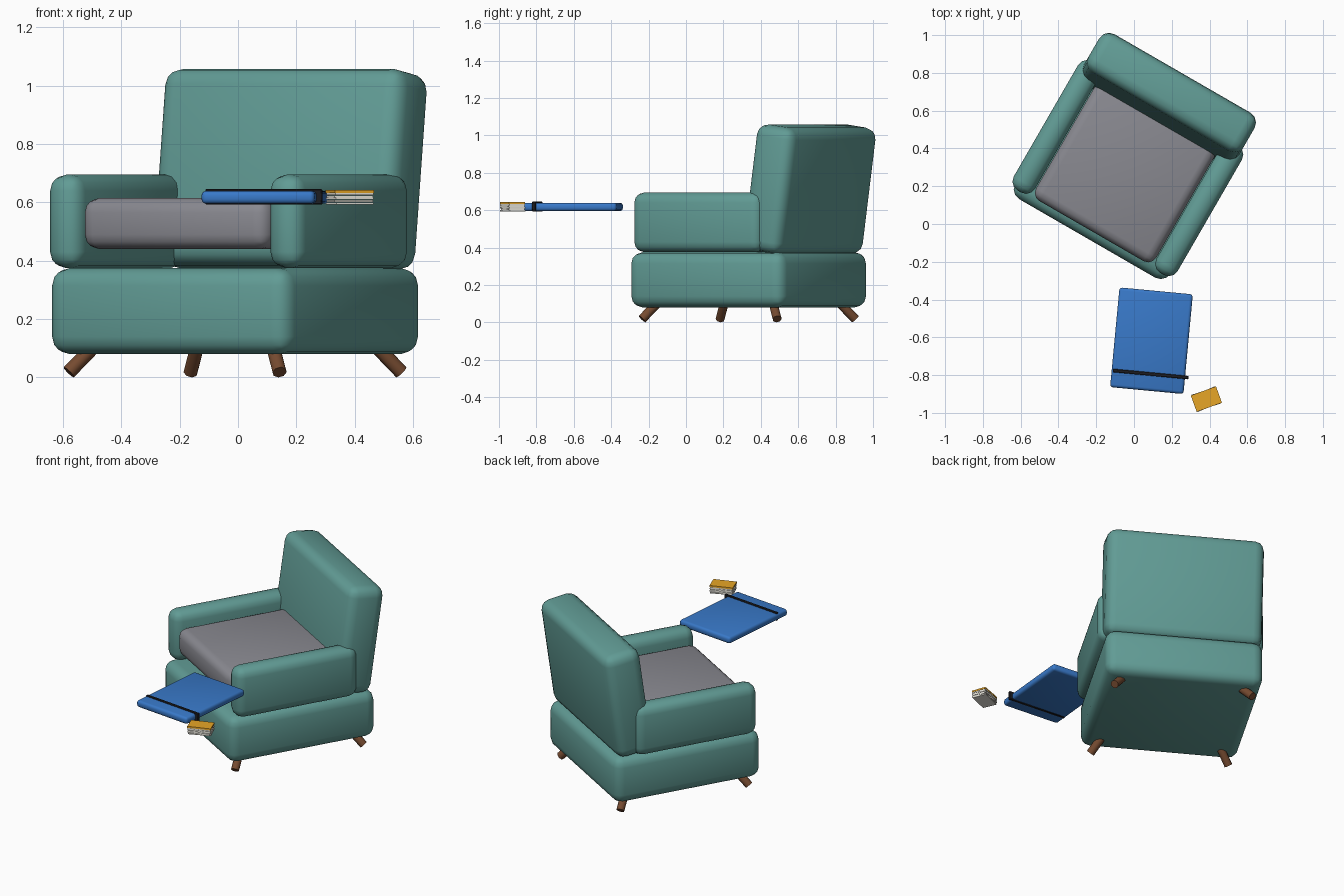
import bpy, bmesh, math
from math import radians
from mathutils import Matrix, Vector

if "Cube" in bpy.data.objects:
    bpy.data.objects.remove(bpy.data.objects["Cube"])


def material(name, rgb):
    m = bpy.data.materials.new(name)
    m.diffuse_color = (*rgb, 1)
    m.use_nodes = True
    m.node_tree.nodes["Principled BSDF"].inputs["Base Color"].default_value = m.diffuse_color
    return m


TEAL = material("teal fabric", (0.12, 0.33, 0.30))
WOOD = material("brown wood", (0.18, 0.07, 0.03))
BLUE = material("blue cover", (0.04, 0.19, 0.58))
BLACK = material("black elastic", (0.012, 0.012, 0.015))
YELLOW = material("yellow cover", (0.80, 0.38, 0.02))
PAPER = material("paper", (0.82, 0.80, 0.72))
GREY = material("grey fabric", (0.25, 0.25, 0.28))


def finish(name, bm, matrix, mat, angle=40):
    bmesh.ops.recalc_face_normals(bm, faces=bm.faces)
    me = bpy.data.meshes.new(name)
    bm.to_mesh(me)
    bm.free()
    ob = bpy.data.objects.new(name, me)
    bpy.context.collection.objects.link(ob)
    ob.matrix_world = matrix
    if mat:
        me.materials.append(mat)
    bpy.ops.object.select_all(action='DESELECT')
    ob.select_set(True)
    bpy.context.view_layer.objects.active = ob
    bpy.ops.object.shade_smooth_by_angle(angle=radians(angle))
    return ob


def box(name, frame, centre, size, mat, bevel=0.0, segs=3, rot=None):
    """Rounded box placed in a local frame."""
    bm = bmesh.new()
    bmesh.ops.create_cube(bm, size=1)
    bmesh.ops.scale(bm, vec=size, verts=bm.verts)
    if bevel:
        bmesh.ops.bevel(bm, geom=bm.edges[:], offset=bevel, segments=segs,
                        profile=0.5, affect='EDGES')
    return finish(name, bm, frame @ Matrix.Translation(centre) @ (rot or Matrix()), mat)


def frame_at(x, y, deg):
    return Matrix.Translation((x, y, 0)) @ Matrix.Rotation(radians(deg), 4, 'Z')


# armchair, turned 30 degrees
chair = frame_at(-0.01, 0.335, -30)
box("base", chair, (0, 0, 0.2275), (0.95, 0.95, 0.295), TEAL, 0.06)
box("backrest", chair, (0, 0.378, 0.713), (0.95, 0.235, 0.68), TEAL, 0.06,
    rot=Matrix.Rotation(radians(-8), 4, 'X'))
box("seat_cushion", chair, (0, -0.065, 0.5275), (0.735, 0.73, 0.175), GREY, 0.05)
for side, s in (("left", -1), ("right", 1)):
    box(side + "_arm", chair, (s * 0.436, -0.045, 0.535), (0.13, 0.79, 0.32), TEAL, 0.055)

# splayed legs
for yname, sy in (("front", -1), ("back", 1)):
    for xname, sx in (("left", -1), ("right", 1)):
        axis = Vector((sx * 0.7071, sy * 0.7071, -1)).normalized()
        foot = Vector((sx * 0.417, sy * 0.417, 0.018))
        length = 0.14
        bm = bmesh.new()
        bmesh.ops.create_cone(bm, cap_ends=True, segments=8, radius1=0.025,
                              radius2=0.025, depth=length)
        m = chair @ Matrix.Translation(foot - axis * length / 2) \
            @ axis.to_track_quat('Z', 'Y').to_matrix().to_4x4()
        finish(f"{yname}_{xname}_leg", bm, m, WOOD, 50)

# notebook with an elastic strap
book = frame_at(0.0925, -0.618, -5.4)
box("notebook", book, (0, 0, 0.6175), (0.39, 0.53, 0.044), BLUE, 0.016)
box("elastic_strap", book, (0.013, -0.176, 0.619), (0.402, 0.018, 0.053), BLACK, 0.003, 1)

# small stack of notes, each layer slightly turned
for i, turn in enumerate((3, -3, 2, -2, 1)):
    box(f"paper_layer_{i + 1}", frame_at(0.383, -0.927, 20 + turn),
        (0, 0, 0.597 + i * 0.008), (0.138, 0.09, 0.007), PAPER)
box("notes_cover", frame_at(0.383, -0.927, 20), (0, 0, 0.638), (0.142, 0.092, 0.010), YELLOW)
